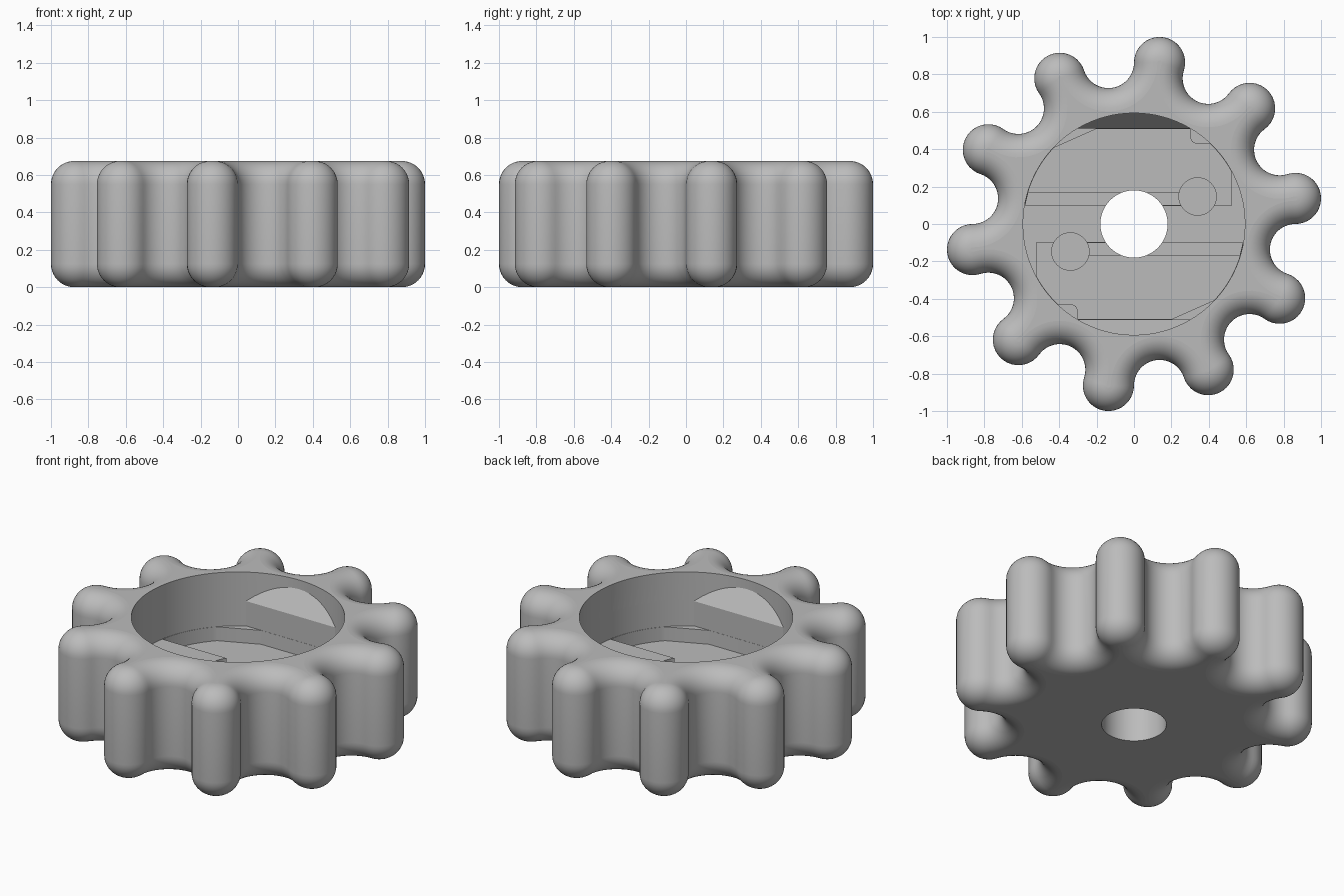
import bpy, bmesh
from math import sin, cos, pi, radians, hypot, atan2
from mathutils import Vector, Matrix

if "Cube" in bpy.data.objects:
    bpy.data.objects.remove(bpy.data.objects["Cube"])

HEIGHT, FILLET = 0.675, 0.125
LOBES, LOBE_R = 10, 0.874          # lobe and valley centres share one circle
ROUND = LOBE_R * sin(radians(9))   # so neighbouring arcs are tangent
POCKET, HOLE = 0.593, 0.18
SHELF, FLOOR, CHORD, CHORD_TOP = 0.345, 0.26, 0.51, 0.497

grey = bpy.data.materials.new("grey plastic")
grey.use_nodes = True
grey.diffuse_color = (0.5, 0.5, 0.5, 1)
grey.node_tree.nodes["Principled BSDF"].inputs["Base Color"].default_value = (0.5, 0.5, 0.5, 1)


def to_object(name, bm):
    bmesh.ops.recalc_face_normals(bm, faces=bm.faces)
    mesh = bpy.data.meshes.new(name)
    bm.to_mesh(mesh)
    bm.free()
    mesh.materials.append(grey)
    obj = bpy.data.objects.new(name, mesh)
    bpy.context.collection.objects.link(obj)
    return obj


def loft(rings):
    """Closed solid through a stack of matching rings."""
    bm = bmesh.new()
    loops = [[bm.verts.new(p) for p in ring] for ring in rings]
    n = len(loops[0])
    for low, high in zip(loops, loops[1:]):
        for i in range(n):
            j = (i + 1) % n
            bm.faces.new((low[i], low[j], high[j], high[i]))
    bm.faces.new(loops[0][::-1])
    bm.faces.new(loops[-1])
    return bm


def prism(points, z0, z1):
    return loft([[(x, y, z) for x, y in points] for z in (z0, z1)])


def circle(cx, cy, r, n=96):
    return [(cx + r * cos(2 * pi * i / n), cy + r * sin(2 * pi * i / n)) for i in range(n)]


def arc(r, start, end, n=16):
    """Arc about the centre, from one point's direction to another's."""
    a, b = atan2(start[1], start[0]), atan2(end[1], end[0])
    b += 2 * pi if b < a else 0
    return [(r * cos(a + (b - a) * i / n), r * sin(a + (b - a) * i / n)) for i in range(n + 1)]


def lobed_ring(inset, z, n=20):
    """Lobed outline moved inwards by an inset."""
    ring = []
    for k in range(2 * LOBES):
        a = radians(9 + 18 * k)
        valley = k % 2
        r = ROUND + inset if valley else ROUND - inset
        facing = a + pi if valley else a
        sweep = radians(-81 if valley else 99)
        for i in range(n):
            t = facing + sweep * (2 * i / n - 1)
            ring.append((LOBE_R * cos(a) + r * cos(t), LOBE_R * sin(a) + r * sin(t), z))
    return ring


# Lobed body with rounded upper and lower edges
steps = [i * pi / 2 / 10 for i in range(11)]
profile = [(FILLET * (1 - sin(t)), FILLET * (1 - cos(t))) for t in steps]
profile += [(inset, HEIGHT - z) for inset, z in reversed(profile)]
body = to_object("knob_body", loft([lobed_ring(i, z) for i, z in profile]))


def cut(bm):
    cutter = to_object("cutter", bm)
    cutter.hide_render = True
    mod = body.modifiers.new("cut", "BOOLEAN")
    mod.operation, mod.solver, mod.object = "DIFFERENCE", "EXACT", cutter
    bpy.context.view_layer.objects.active = body
    bpy.ops.object.modifier_apply(modifier=mod.name)
    bpy.data.objects.remove(cutter)


def trimmed_pocket(z0, z1, slope):
    """Round pocket trimmed by a plane on the front and back sides."""
    bm = prism(circle(0, 0, POCKET), z0, z1)
    for side in (1, -1):
        res = bmesh.ops.bisect_plane(
            bm, geom=bm.verts[:] + bm.edges[:] + bm.faces[:],
            plane_co=(0, side * CHORD, CHORD_TOP),
            plane_no=(0, side, -slope), clear_outer=True)
        edges = [e for e in res["geom_cut"] if isinstance(e, bmesh.types.BMEdge)]
        bmesh.ops.holes_fill(bm, edges=edges)
    return bm


# Round pocket: sloped sides above, straight chords below
cut(trimmed_pocket(CHORD_TOP, HEIGHT + 0.1, 0.68))
cut(trimmed_pocket(SHELF, CHORD_TOP + 0.02, 0))

# Two recesses, each the other turned half round
r = POCKET - 0.002
recess = [(0.52, 0.1)] + arc(r, (0.52, 0.283), (0.41, 0.43), 6)
recess += [(0.33, 0.43), (0.31, 0.44), (0.3, 0.46), (0.3, CHORD - 0.001), (-0.2, CHORD - 0.001)]
recess += arc(r, (-0.43, 0.41), (-0.58, 0.1))
slot = [(0.3, 0.101), (0.3, 0.165)] + arc(r - 0.002, (-0.56, 0.165), (-0.58, 0.101), 4)
for side in (1, -1):
    turned = lambda pts: [(side * x, side * y) for x, y in pts]
    cut(prism(turned(recess), FLOOR, SHELF + 0.05))
    cut(prism(turned(slot), FLOOR - 0.05, FLOOR + 0.03))
    cut(prism(circle(side * 0.34, side * 0.147, 0.1, 48), FLOOR - 0.1, SHELF + 0.04))

# Through hole
cut(prism(circle(0, 0, HOLE, 64), -0.1, HEIGHT))

# Smooth curves, flat level faces
bpy.ops.object.select_all(action="DESELECT")
body.select_set(True)
bpy.context.view_layer.objects.active = body
bpy.ops.object.shade_smooth_by_angle(angle=radians(25))
for face in body.data.polygons:
    if abs(face.normal.z) > 0.9995:
        face.use_smooth = False
